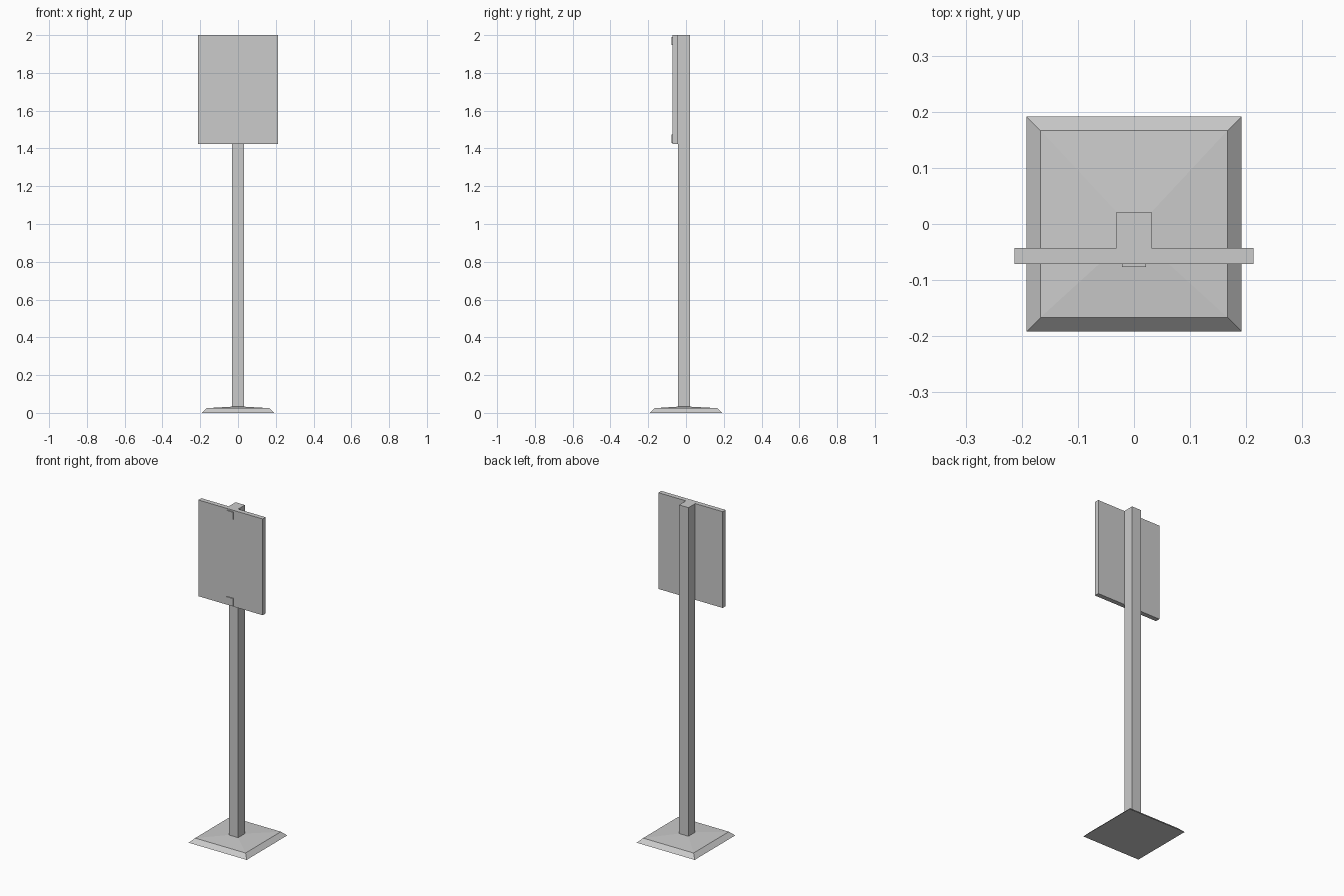
import bpy
import bmesh

if "Cube" in bpy.data.objects:
    bpy.data.objects.remove(bpy.data.objects["Cube"])


def make_object(name, bm):
    bmesh.ops.recalc_face_normals(bm, faces=bm.faces[:])
    mesh = bpy.data.meshes.new(name)
    bm.to_mesh(mesh)
    bm.free()
    obj = bpy.data.objects.new(name, mesh)
    bpy.context.collection.objects.link(obj)
    return obj


def stacked_rects(name, levels):
    """Solid through rectangles given as (half_x, y_min, y_max, z)."""
    bm = bmesh.new()
    rings = [[bm.verts.new(p) for p in ((-hx, y0, z), (hx, y0, z), (hx, y1, z), (-hx, y1, z))]
             for hx, y0, y1, z in levels]
    for low, high in zip(rings, rings[1:]):
        for i in range(4):
            j = (i + 1) % 4
            bm.faces.new((low[i], low[j], high[j], high[i]))
    bm.faces.new(rings[0][::-1])
    bm.faces.new(rings[-1])
    return make_object(name, bm)


def box(name, half_x, y0, y1, z0, z1):
    return stacked_rects(name, [(half_x, y0, y1, z0), (half_x, y0, y1, z1)])


POST_X, POST_FRONT, POST_BACK = 0.031, -0.043, 0.021
PANEL_FRONT = -0.071

# Bevelled base plate rising gently to the post
stacked_rects("base", [
    (0.192, -0.192, 0.192, 0.0),
    (0.167, -0.167, 0.167, 0.025),
    (POST_X, POST_FRONT, POST_BACK, 0.033),
])

# Square upright post
box("post", POST_X, POST_FRONT, POST_BACK, 0.03, 2.0)

# Flat sign panel on the front of the post
box("sign_panel", 0.213, PANEL_FRONT, POST_FRONT, 1.424, 2.0)

# Small retaining tabs at the top and bottom of the panel
for name, z0 in (("top_tab", 1.947), ("bottom_tab", 1.43)):
    box(name, 0.021, PANEL_FRONT - 0.006, PANEL_FRONT + 0.002, z0, z0 + 0.044)
